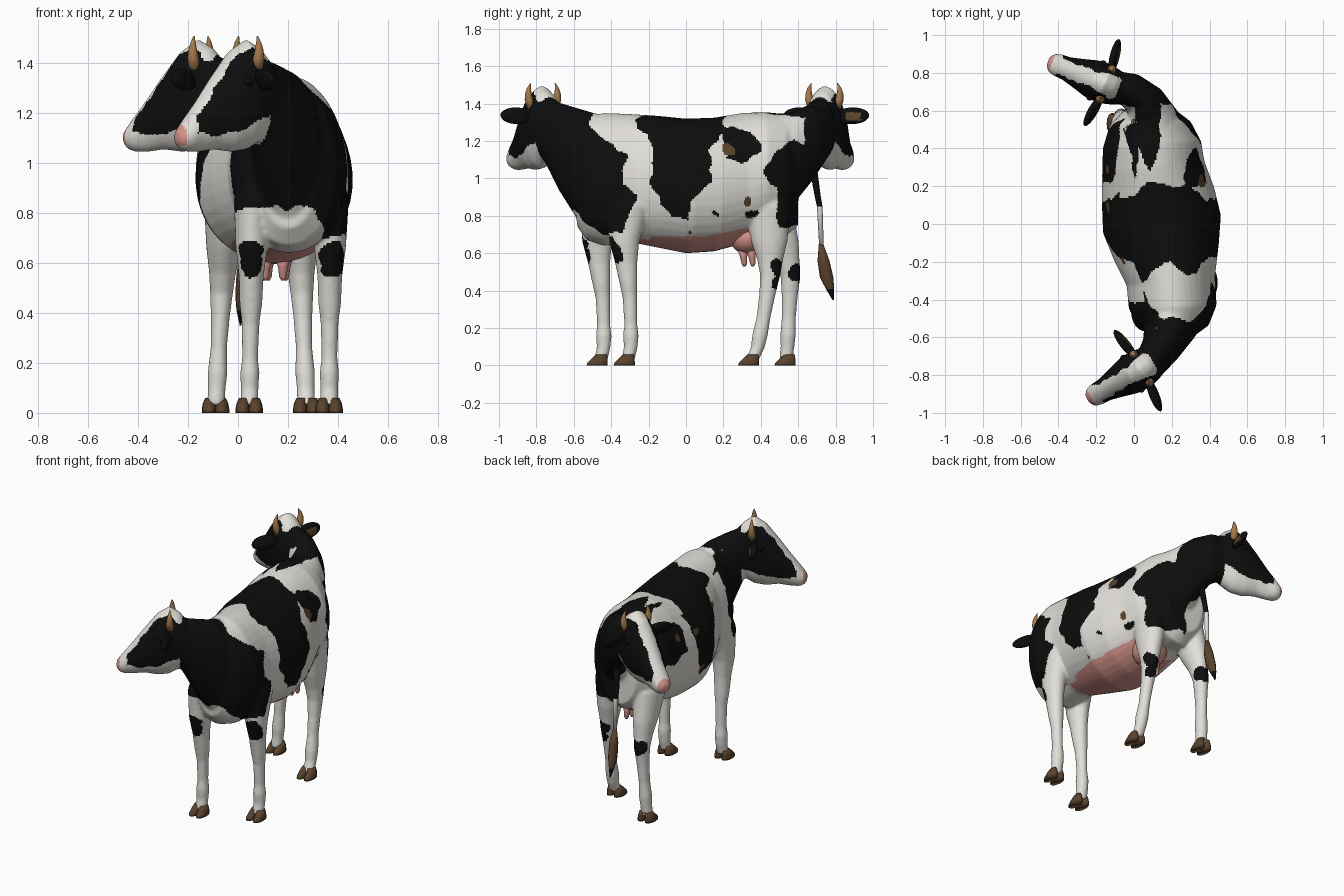
import bpy, bmesh, math
from mathutils import Vector, Matrix, noise

if "Cube" in bpy.data.objects:
    bpy.data.objects.remove(bpy.data.objects["Cube"])

COLOURS = {"white_hide": (.76, .74, .69), "black_hide": (.004, .004, .004),
           "pink_skin": (.68, .30, .26), "dark_brown": (.10, .055, .025),
           "horn_tan": (.38, .19, .07)}
MATS = {}
for label, rgb in COLOURS.items():
    m = bpy.data.materials.new(label)
    m.use_nodes = True
    m.diffuse_color = (*rgb, 1)
    m.node_tree.nodes["Principled BSDF"].inputs["Base Color"].default_value = (*rgb, 1)
    MATS[label] = m
WHITE, BLACK, PINK, BROWN, TAN = range(len(COLOURS))
UP = Vector((0, 0, 1))


def finish(bm, name, colour):
    bmesh.ops.recalc_face_normals(bm, faces=bm.faces)
    me = bpy.data.meshes.new(name)
    bm.to_mesh(me)
    bm.free()
    for m in MATS.values():
        me.materials.append(m)
    for p in me.polygons:
        p.material_index = colour
        p.use_smooth = True
    ob = bpy.data.objects.new(name, me)
    bpy.context.collection.objects.link(ob)
    return ob


def loft(bm, rings, sides, pinch=0):
    """Skin closed rings (centre, two half axes); pinch narrows the top."""
    loops = []
    for c, a, b in rings:
        angles = [2 * math.pi * i / sides for i in range(sides)]
        loops.append([bm.verts.new(c + a * math.cos(t) * (1 - pinch * math.sin(t)) + b * math.sin(t))
                      for t in angles])
    for r, s in zip(loops, loops[1:]):
        for i in range(sides):
            j = (i + 1) % sides
            bm.faces.new((r[i], r[j], s[j], s[i]))
    bm.faces.new(loops[0][::-1])
    bm.faces.new(loops[-1])


def column(bm, stations, sides=20):
    """Upright limb: x, y, z, half width, half depth."""
    loft(bm, [(Vector((x, y, z)), Vector((rx, 0, 0)), Vector((0, ry, 0)))
              for x, y, z, rx, ry in stations], sides)


def trunk(bm, stations, pinch=0):
    """Lying tube: x, y, half width, top height, bottom height."""
    rings = []
    for i, (x, y, hw, top, low) in enumerate(stations):
        p, q = stations[max(i - 1, 0)], stations[min(i + 1, len(stations) - 1)]
        way = Vector((q[0] - p[0], q[1] - p[1], 0)).normalized()
        rings.append((Vector((x, y, (top + low) / 2)), way.cross(UP) * hw, UP * (top - low) / 2))
    loft(bm, rings, 40, pinch)


def ball(name, centre, axes, colour):
    bm = bmesh.new()
    mat = Matrix(axes).transposed().to_4x4()
    mat.translation = centre
    bmesh.ops.create_uvsphere(bm, u_segments=20, v_segments=12, radius=1, matrix=mat)
    return finish(bm, name, colour)


# Body, necks, heads and legs share one skin
hide = bmesh.new()
trunk(hide, [(.2, -.58, .12, 1.28, .74), (.205, -.53, .19, 1.33, .67), (.205, -.44, .232, 1.35, .64),
             (.195, -.3, .235, 1.345, .66), (.172, -.15, .28, 1.335, .63), (.148, 0, .315, 1.32, .6),
             (.127, .15, .3, 1.325, .61), (.102, .3, .272, 1.35, .65), (.095, .42, .26, 1.355, .7),
             (.085, .53, .215, 1.345, .69), (.085, .6, .14, 1.29, .75)], .08)
trunk(hide, [(.2, -.42, .18, 1.33, .72), (.19, -.56, .14, 1.37, .75), (.14, -.66, .105, 1.4, .92),
             (.09, -.73, .09, 1.42, 1.08), (.03, -.77, .08, 1.42, 1.12)])
trunk(hide, [(.12, .42, .18, 1.34, .78), (.09, .56, .145, 1.35, .85), (.055, .65, .108, 1.39, .97),
             (-.02, .71, .092, 1.42, 1.08), (-.1, .73, .08, 1.42, 1.12)])

PROFILE = [(-.1, .075, 1.4, 1.13), (-.05, .095, 1.46, 1.09), (.01, .108, 1.495, 1.055),
           (.08, .103, 1.45, 1.045), (.16, .08, 1.35, 1.055), (.23, .062, 1.255, 1.045),
           (.28, .06, 1.19, 1.045), (.31, .05, 1.15, 1.055), (.33, .025, 1.125, 1.08)]
HEADS = {"front": (Vector((.04, -.765, 0)), Vector((-.87, -.5, 0)).normalized()),
         "rear": (Vector((-.148, .74, 0)), Vector((-.93, .37, 0)).normalized())}
for poll, way in HEADS.values():
    trunk(hide, [(*(poll + way * u).xy, hw, top, low) for u, hw, top, low in PROFILE])

FRONT_LEG = [(.02, .03, .036, .036), (.035, .1, .036, .037), (.035, .16, .039, .042),
             (.035, .22, .032, .035), (.03, .36, .036, .039), (.022, .44, .046, .048),
             (.01, .55, .05, .06), (0, .66, .064, .08), (.02, .85, .075, .115), (.04, 1, .04, .08)]
REAR_LEG = [(.02, .03, .036, .036), (.05, .1, .036, .037), (.06, .16, .04, .042),
            (.08, .26, .033, .038), (.1, .38, .038, .044), (.115, .48, .046, .054),
            (.115, .56, .054, .068), (.11, .66, .07, .097), (.1, .85, .09, .13), (.09, 1, .05, .09)]
# Hoof x, y, leg shape, backward lean, inward shift and forward sweep of the thigh
LEGS = {"front_right": (.045, -.475, FRONT_LEG, 1, .015, 0),
        "front_left": (.365, -.33, FRONT_LEG, 1, .005, 0),
        "rear_right": (-.09, .53, REAR_LEG, .25, .05, .32),
        "rear_left": (.275, .335, REAR_LEG, 1, -.04, 0)}
for name, (x, y, shape, lean, shift, sweep) in LEGS.items():
    column(hide, [(x + shift * z, y + dy * lean - sweep * max(0, z - .5), z, rx, ry)
                  for dy, z, rx, ry in shape])
    for side in (-1, 1):
        claw = bmesh.new()
        cx = x + side * .026
        column(claw, [(cx, y, 0, .029, .058), (cx, y + .002, .015, .029, .056),
                      (cx, y + .013, .038, .025, .042), (cx - side * .006, y + .022, .06, .021, .03)], 14)
        finish(claw, f"{name}_claw_{'right' if side < 0 else 'left'}", BROWN)
body = finish(hide, "body", WHITE)

# Fuse the skin
bpy.context.view_layer.objects.active = body
body.select_set(True)
fuse = body.modifiers.new("fuse", 'REMESH')
fuse.mode = 'VOXEL'
fuse.voxel_size = .0095
fuse.use_smooth_shade = True
soft = body.modifiers.new("soften", 'SMOOTH')
soft.factor = .5
soft.iterations = 5
for mod in ("fuse", "soften"):
    bpy.ops.object.modifier_apply(modifier=mod)

# Coat patches as outlines: sides in y and z, back in x and y
LEFT = [
    [(-.57, 1.4), (-.5, 1.27), (-.31, 1.11), (-.34, .98), (-.26, .91), (-.34, .7), (-.46, .7),
     (-.58, .82), (-.8, .95), (-.8, 1.4)],
    [(-.24, 1.4), (-.17, 1.1), (-.2, .99), (-.09, .8), (.01, .77), (.03, .88), (.13, .98),
     (.14, 1.07), (.12, 1.15), (.26, 1.27), (.4, 1.4)],
    [(.2, 1.24), (.34, 1.25), (.42, 1.16), (.3, 1.08), (.22, 1.1)],
    [(.57, 1.2), (.47, 1.13), (.41, 1.03), (.49, .95), (.49, .74), (.6, .74), (.7, 1), (.75, 1.15)]]
RIGHT = [
    [(-.8, 1.4), (-.42, 1.3), (-.4, 1), (-.5, .8), (-.8, .9)],
    [(-.25, 1.4), (-.18, 1.15), (-.05, .85), (.08, .8), (.12, 1.05), (.2, 1.4)],
    [(.22, 1.2), (.22, 1.03), (.35, .98), (.5, 1.02), (.55, 1.2), (.4, 1.25)]]
BACK = [
    [(-.2, .1), (0, .15), (.08, .24), (.2, .2), (.3, .2), (.46, .05), (.4, -.2), (.28, -.28),
     (.2, -.2), (.08, -.24), (0, -.36), (-.12, -.2)],
    [(-.1, -.4), (.06, -.36), (.13, -.5), (.28, -.5), (.46, -.52), (.4, -.8), (0, -.8)],
    [(-.08, .66), (-.03, .4), (0, .23), (.04, .4), (.08, .27), (.14, .4), (.13, .55), (.16, .66)],
    [(.27, .2), (.27, .36), (.4, .4), (.4, .2)]]
# Small round marks: x, y, z, radius, colour
SPOTS = [(.36, .36, .8, .03, BLACK), (.36, .33, .88, .022, BROWN), (.34, .03, .72, .027, BROWN),
         (.36, .22, 1.15, .035, BROWN), (.4, .16, .81, .015, BLACK),
         (-.15, .08, .85, .025, BROWN), (-.13, .09, 1.1, .025, BROWN), (-.06, -.2, 1.15, .025, BROWN),
         (-.12, .28, 1.12, .025, BROWN), (.41, -.4, .63, .05, BLACK), (.4, -.38, .58, .035, BLACK),
         (.02, -.55, .64, .045, BLACK), (.05, -.54, .59, .042, BLACK),
         (.33, .5, .52, .05, BLACK), (.31, .51, .44, .045, BLACK), (-.04, .6, .5, .045, BLACK)]


def inside(poly, a, b):
    hit = False
    for (p, q), (r, s) in zip(poly, poly[1:] + poly[:1]):
        if (q > b) != (s > b) and a < p + (b - q) * (r - p) / (s - q):
            hit = not hit
    return hit


def coat(c, n):
    for poll, way in HEADS.values():
        d = c - poll
        u, v = d.dot(way), abs(d.dot(way.cross(UP)))
        if -.07 < u < .4 and v < .13 and c.z > 1.03:
            if u > .308 and c.z > 1.07:
                return PINK
            w = noise.noise(c * 18) * .015
            blaze = v < .044 + max(0, .06 - u) * .2 + w and n.z > 0 and (u > -.03 or c.z > 1.41)
            jaw = u > -.06 and c.z < 1.12 + max(0, .12 - u) * .4 + w
            return WHITE if blaze or jaw or u > .265 + w else BLACK
    on_leg = c.y < -.19 and (c.x > .29 or c.x < .1)
    if -.27 < c.y < .34 and .56 < c.z < .69 + max(0, c.y - .1) * .2 and n.z < -.1 and c.x > -.02 and not on_leg:
        return PINK
    c = c + noise.noise_vector(c * 14) * .022
    if (c.y < -.6 and c.z > .8) or (c.y > .63 and c.z > .85):
        return BLACK
    for x, y, z, r, colour in SPOTS:
        if math.hypot((c.x - x) * .45, c.y - y, c.z - z) < r:
            return colour
    if n.z > .6 and c.z > 1.15:
        return BLACK if any(inside(p, c.x, c.y) for p in BACK) else WHITE
    outlines = LEFT if c.x > .15 - .1 * c.y else RIGHT
    return BLACK if any(inside(p, c.y, c.z) for p in outlines) else WHITE


for p in body.data.polygons:
    p.material_index = coat(p.center, p.normal)
    p.use_smooth = True

# Ears, horns, eyes and nostrils
for name, (poll, way) in HEADS.items():
    for side, tag in ((-1, "a"), (1, "b")):
        out = way.cross(UP) * side
        ear = ball(f"{name}_ear_{tag}", poll + out * .155 + way * .012 + UP * 1.335,
                   (way * .022 - UP * .008, out * .093 + way * .012, UP * .044 + way * .015), BLACK)
        for p in ear.data.polygons:
            along = (p.center - poll).dot(out)
            if side > 0 and p.normal.dot(way) < -.6 and .13 < along < .21 and abs(p.center.z - 1.33) < .024:
                p.material_index = BROWN
        horn = bmesh.new()
        column(horn, [(*(poll + out * v).xy, z, r, r) for v, z, r in
                      ((.07, 1.37, .023), (.086, 1.42, .023), (.09, 1.455, .017),
                       (.086, 1.485, .01), (.075, 1.51, .002))], 12)
        finish(horn, f"{name}_horn_{tag}", TAN)
        for part, u, v, z, r in (("eye", .055, .095, 1.325, .018), ("nostril", .312, .026, 1.115, .007)):
            ball(f"{name}_{part}_{tag}", poll + way * u + out * v + UP * z,
                 (way * r, out * r, UP * r), BLACK)

# Tail with its tuft
tail = bmesh.new()
column(tail, [(.06, .6, 1.25, .03, .03), (.04, .67, 1.12, .024, .022), (.02, .705, .9, .016, .016),
              (.02, .715, .85, .015, .015), (.02, .725, .62, .012, .012)], 12)
tail = finish(tail, "tail", BLACK)
for p in tail.data.polygons:
    if p.center.z < .85:
        p.material_index = WHITE
tuft = bmesh.new()
column(tuft, [(.02, .722, .65, .012, .012), (.02, .735, .56, .026, .032), (.015, .752, .47, .026, .036),
              (.01, .77, .41, .016, .022), (.01, .787, .35, .003, .004)], 12)
tuft = finish(tuft, "tail_tuft", BROWN)
for p in tuft.data.polygons:
    if p.center.z < .4:
        p.material_index = BLACK

# Udder with four teats
ball("udder", Vector((.16, .34, .69)), ((.11, 0, 0), (0, .1, .03), (0, -.02, .09)), PINK)
for i, (x, y) in enumerate(((.11, .3), (.18, .3), (.12, .345), (.19, .345))):
    teat = bmesh.new()
    column(teat, [(x, y, .64, .036, .032), (x, y + .008, .58, .019, .019),
                  (x, y + .012, .545, .015, .015), (x, y + .012, .53, .007, .007)], 12)
    finish(teat, f"teat_{i + 1}", PINK)
